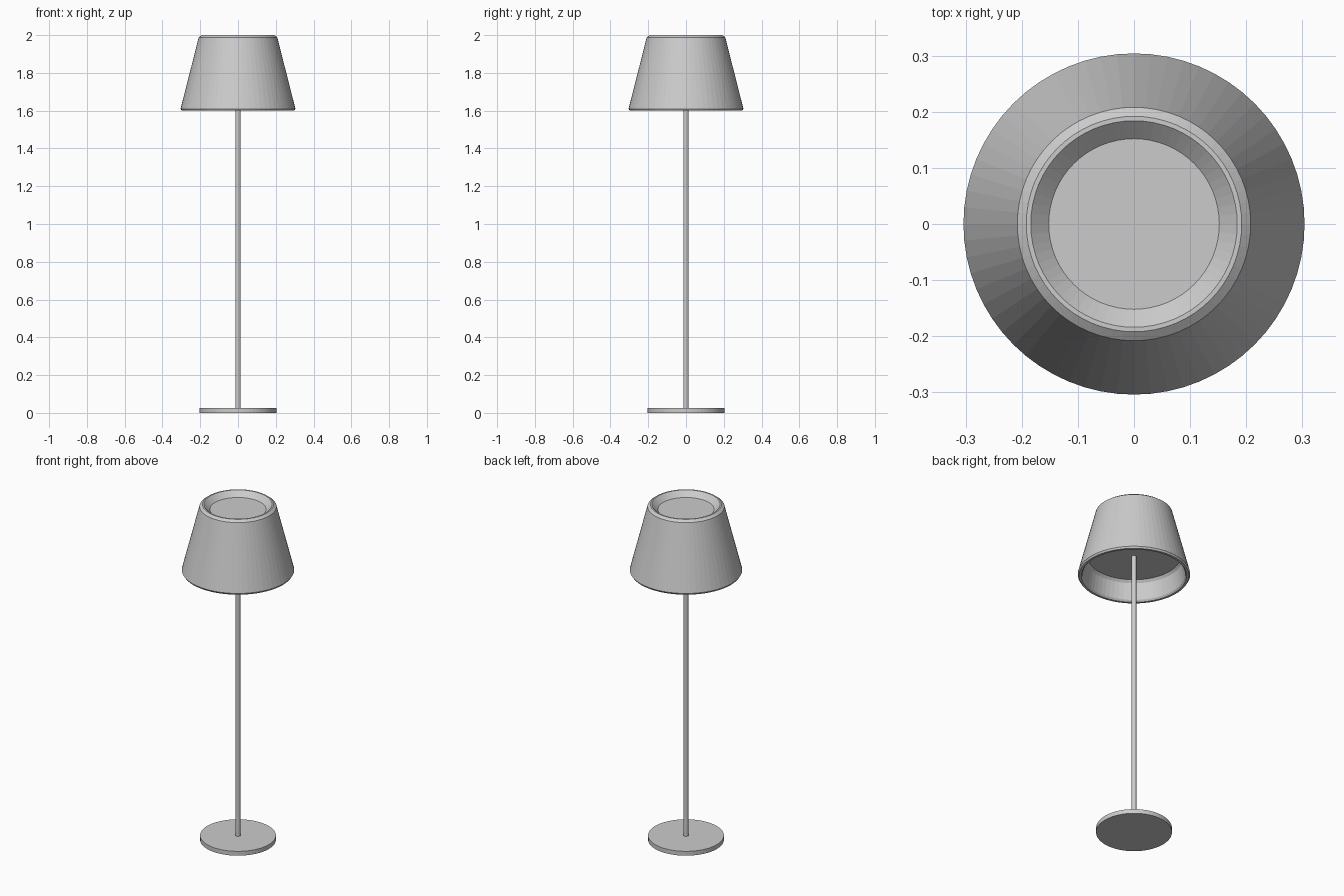
import bpy
import bmesh
import math
from mathutils import Matrix

cube = bpy.data.objects.get("Cube")
if cube:
    bpy.data.objects.remove(cube, do_unlink=True)

SEGMENTS = 64

grey = bpy.data.materials.new("light grey")
grey.use_nodes = True
colour = (0.6, 0.6, 0.6, 1)
grey.diffuse_color = colour
grey.node_tree.nodes["Principled BSDF"].inputs["Base Color"].default_value = colour


def lathe(name, profile):
    """Spin a closed (radius, height) profile round z; radius 0 becomes a pole."""
    bm = bmesh.new()
    verts = [bm.verts.new((r, 0, z)) for r, z in profile]
    edges = [bm.edges.new((a, b)) for a, b in zip(verts, verts[1:])]
    bmesh.ops.spin(bm, geom=verts + edges, cent=(0, 0, 0), axis=(0, 0, 1),
                   angle=math.tau, steps=SEGMENTS, use_duplicate=False)
    bmesh.ops.remove_doubles(bm, verts=bm.verts, dist=0.0001)
    bmesh.ops.recalc_face_normals(bm, faces=bm.faces)
    return add_object(name, bm)


def disc(name, radius, bottom, top, sides=SEGMENTS):
    """Upright cylinder between two heights."""
    bm = bmesh.new()
    bmesh.ops.create_cone(bm, cap_ends=True, segments=sides,
                          radius1=radius, radius2=radius, depth=top - bottom,
                          matrix=Matrix.Translation((0, 0, (top + bottom) / 2)))
    return add_object(name, bm)


def add_object(name, bm):
    mesh = bpy.data.meshes.new(name)
    bm.to_mesh(mesh)
    bm.free()
    mesh.materials.append(grey)
    obj = bpy.data.objects.new(name, mesh)
    bpy.context.collection.objects.link(obj)
    return obj


# Foot and stem
disc("base", 0.205, 0, 0.026)
disc("pole", 0.0135, 0.02, 1.75, 32)

# Tapered shade: bevelled rims, recessed top panel and deeper lower diffuser
lathe("lamp_shade", [
    (0, 1.97), (0.152, 1.97), (0.184, 2.0), (0.192, 2.0), (0.208, 1.988),
    (0.304, 1.61), (0.298, 1.6), (0.285, 1.6), (0.277, 1.61),
    (0.262, 1.705), (0.25, 1.72), (0, 1.72),
])
